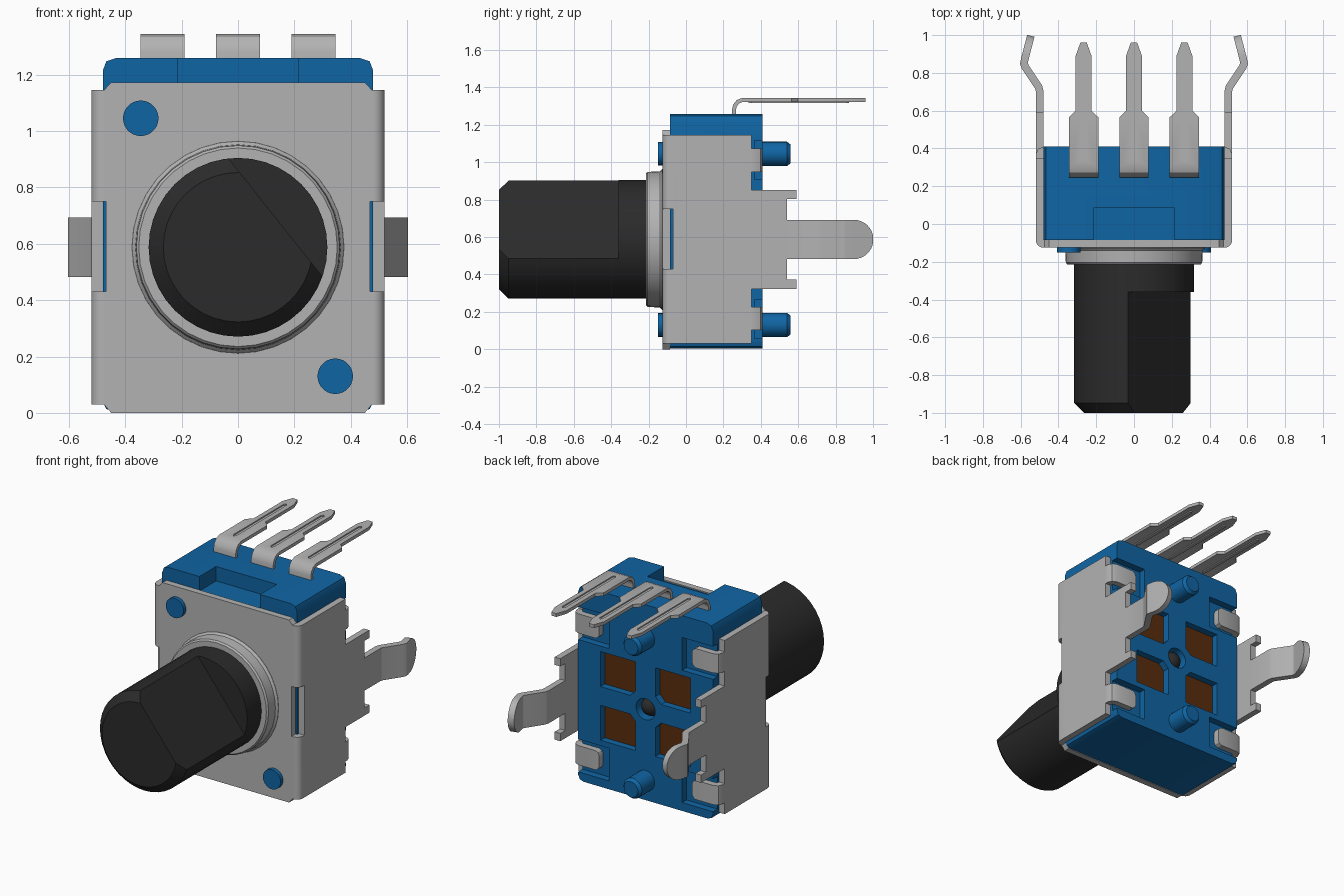
import bpy, bmesh, math
from mathutils import Vector

cube = bpy.data.objects.get("Cube")
if cube:
    bpy.data.objects.remove(cube, do_unlink=True)

CZ = 0.5875   # height of the shaft axis
parts = []


def material(name, rgb, rough=0.5):
    m = bpy.data.materials.new(name)
    m.use_nodes = True
    m.diffuse_color = (*rgb, 1)
    b = m.node_tree.nodes["Principled BSDF"]
    b.inputs["Base Color"].default_value = (*rgb, 1)
    b.inputs["Roughness"].default_value = rough
    return m


BLUE = material("blue plastic", (0.005, 0.13, 0.37))
GREY = material("grey metal", (0.45, 0.45, 0.45))
BLACK = material("black plastic", (0.024, 0.024, 0.024))
BROWN = material("brown board", (0.10, 0.027, 0.004))


def finish(name, bm, mat):
    bmesh.ops.recalc_face_normals(bm, faces=bm.faces)
    me = bpy.data.meshes.new(name)
    bm.to_mesh(me)
    bm.free()
    ob = bpy.data.objects.new(name, me)
    bpy.context.collection.objects.link(ob)
    if mat:
        me.materials.append(mat)
        parts.append(ob)
    return ob


def prism(name, pts, axis, lo, hi, mat=None):
    """Extrude a flat outline along an axis; outline is in the other two axes."""
    def place(p, h):
        v = list(p)
        v.insert("xyz".index(axis), h)
        return v
    bm = bmesh.new()
    a = [bm.verts.new(place(p, lo)) for p in pts]
    b = [bm.verts.new(place(p, hi)) for p in pts]
    bm.faces.new(a)
    bm.faces.new(b)
    for i in range(len(pts)):
        j = (i + 1) % len(pts)
        bm.faces.new((a[i], a[j], b[j], b[i]))
    return finish(name, bm, mat)


def box(name, x, y, z, mat=None):
    return prism(name, [(x[0], y[0]), (x[1], y[0]), (x[1], y[1]), (x[0], y[1])],
                 "z", z[0], z[1], mat)


def lathe(name, rings, x, z, mat=None, segs=32):
    """Closed turned solid about a line along y; rings are (y, radius)."""
    bm = bmesh.new()
    loops = []
    for y, r in rings:
        loops.append([bm.verts.new((x + r * math.cos(2 * math.pi * i / segs), y,
                                    z + r * math.sin(2 * math.pi * i / segs)))
                      for i in range(segs)])
    for a, b in zip(loops, loops[1:]):
        for i in range(segs):
            j = (i + 1) % segs
            bm.faces.new((a[i], a[j], b[j], b[i]))
    bm.faces.new(loops[0])
    bm.faces.new(loops[-1])
    return finish(name, bm, mat)


def apply_modifier(ob, mod):
    bpy.context.view_layer.objects.active = ob
    bpy.ops.object.modifier_apply(modifier=mod.name)


def ribbon(name, stations, place, thick, mat):
    """Bent sheet: stations are (a, b, half width), place maps (a, b, w) to space."""
    bm = bmesh.new()
    rows = [[bm.verts.new(place(a, b, w)) for w in (-h, h)] for a, b, h in stations]
    for p, q in zip(rows, rows[1:]):
        bm.faces.new((p[0], p[1], q[1], q[0]))
    ob = finish(name, bm, mat)
    mod = ob.modifiers.new("thickness", "SOLIDIFY")
    mod.thickness = thick
    mod.offset = 0
    mod.use_even_offset = True
    apply_modifier(ob, mod)
    return ob


def cut(ob, *cutters):
    for c in cutters:
        c.hide_render = True
        mod = ob.modifiers.new("cut", "BOOLEAN")
        mod.operation = "DIFFERENCE"
        mod.solver = "EXACT"
        mod.object = c
        apply_modifier(ob, mod)
        bpy.data.objects.remove(c, do_unlink=True)


# Housing block with rounded corners, extruded front to back
right = [(0.44, 0.004), (0.468, 0.014), (0.479, 0.04),
         (0.479, 1.215), (0.467, 1.247), (0.435, 1.258)]
outline = right + [(-x, z) for x, z in reversed(right)]
housing = prism("housing", outline, "y", -0.085, 0.41, BLUE)
cut(housing, box("notch_cutter", (-0.215, 0.215), (-0.2, 0.085), (1.165, 1.4)),
    lathe("hub_cutter", [(0.34, 0.068), (0.5, 0.068)], 0, CZ))
for sx in (1, -1):
    for sz in (1, -1):
        # Back windows with a brown floor, and recesses for the folded clips
        win = [(0.11, 0.06), (0.32, 0.06), (0.32, 0.285), (0.07, 0.285), (0.07, 0.10)]
        pts = [(sx * x, CZ + sz * z) for x, z in win]
        xs = sorted((sx * 0.26, sx * 0.6))
        zs = sorted((CZ + sz * 0.32, CZ + sz * 0.53))
        cut(housing, prism("window_cutter", pts, "y", 0.36, 0.5),
            box("recess_cutter", xs, (0.365, 0.5), zs))
        prism("window_floor", pts, "y", 0.358, 0.366, BROWN)

# Locating pegs, front and back
for x, z in ((-0.345, 1.045), (0.345, 0.13)):
    lathe("front_peg", [(-0.08, 0.063), (-0.15, 0.063)], x, z, BLUE, 28)
for z in (1.045, 0.13):
    lathe("rear_peg", [(0.35, 0.065), (0.54, 0.065), (0.56, 0.05)], 0, z, BLUE, 28)

# Front plate
right = [(0.45, 0.0), (0.475, 0.03), (0.475, 1.145), (0.45, 1.172)]
plate = prism("front_plate", right + [(-x, z) for x, z in reversed(right)],
              "y", -0.125, -0.085, GREY)

for s in (1, -1):
    def slot():
        return box("slot_cutter", sorted((s * 0.469, s * 0.56)), (-0.2, -0.07), (0.43, 0.75))
    cut(plate, slot())

    # Rounded bend joining the front plate to the side wall
    arc = [(0.48 + 0.04 * math.sin(a), -0.085 - 0.04 * math.cos(a))
           for a in (i * math.pi / 12 for i in range(7))]
    bend = [(0.475, -0.085), (0.475, -0.125)] + arc + [(0.52, -0.03), (0.48, -0.03), (0.48, -0.085)]
    corner = prism("corner_bend", [(s * x, y) for x, y in bend], "z", 0.03, 1.145, GREY)
    cut(corner, slot())

    # Side wall with its prongs
    half = [(-0.03, 0.5575), (0.35, 0.5575), (0.35, 0.265), (0.59, 0.265),
            (0.59, 0.215), (0.54, 0.215)]
    wall = [(y, CZ + z) for y, z in half] + [(y, CZ - z) for y, z in reversed(half)]
    prism("side_wall", wall, "x", *sorted((s * 0.48, s * 0.52)), GREY)

    # Bent mounting leg with a round end
    leg = [(0.5, 0.53, 0.105), (0.5, 0.705, 0.105), (0.505, 0.725, 0.105),
           (0.575, 0.83, 0.105), (0.583, 0.85, 0.105), (0.579, 0.87, 0.105)]
    for i in range(9):
        a = math.radians(i * 10.3)
        y = 0.892 + 0.105 * math.sin(a)
        leg.append((0.579 - 0.26 * (y - 0.87), y, 0.105 * math.cos(a)))
    ribbon("mounting_leg", leg, lambda a, b, w: (s * a, b, CZ + w), 0.04, GREY)

    # Clips folded over the back
    for sz in (1, -1):
        clip = [(0.5, 0.34, 0.062), (0.5, 0.365, 0.062), (0.493, 0.382, 0.062),
                (0.475, 0.39, 0.062), (0.355, 0.39, 0.062), (0.338, 0.39, 0.052),
                (0.33, 0.39, 0.035)]
        ribbon("back_clip", clip, lambda a, b, w: (s * a, b, CZ + sz * 0.423 + w), 0.04, GREY)

# Collar around the shaft
lathe("collar", [(-0.11, 0.378), (-0.127, 0.376), (-0.14, 0.364), (-0.205, 0.361),
                 (-0.215, 0.352), (-0.215, 0.25)], 0, CZ, GREY, 36)

# Shaft with chamfered tip and an angled flat
shaft = lathe("shaft", [(-0.15, 0.317), (-0.948, 0.317), (-1.0, 0.265)], 0, CZ, BLACK, 40)
ang = math.radians(38.5)
n = Vector((math.cos(ang), math.sin(ang)))
t = Vector((-n.y, n.x))
c = Vector((0, CZ))
flat = [c + n * d + t * w for d, w in ((0.17, -0.6), (0.7, -0.6), (0.7, 0.6), (0.17, 0.6))]
cut(shaft, prism("flat_cutter", flat, "y", -1.2, -0.36))

# Rounded rear end of the shaft
lathe("shaft_rear_end", [(0.34, 0.06)] + [(0.35 + 0.06 * math.sin(a), 0.06 * math.cos(a))
      for a in (math.radians(i * 14) for i in range(7))], 0, CZ, BLACK, 24)

# Three bent terminals, each with a pressed groove
for x in (-0.267, 0, 0.267):
    term = [(0.256, 1.2, 0.078), (0.256, 1.28, 0.078), (0.262, 1.304, 0.078),
            (0.278, 1.324, 0.078), (0.305, 1.334, 0.078), (0.565, 1.334, 0.078),
            (0.6, 1.334, 0.042), (0.89, 1.334, 0.042), (0.96, 1.334, 0.017)]
    pin = ribbon("terminal", term, lambda a, b, w: (x + w, a, b), 0.021, GREY)
    groove = [(x - 0.011, 0.35), (x, 0.335), (x + 0.011, 0.35),
              (x + 0.011, 0.86), (x, 0.872), (x - 0.011, 0.86)]
    cut(pin, prism("groove_cutter", groove, "z", 1.337, 1.4))
    prism("terminal_rib", groove, "z", 1.317, 1.326, GREY)

# Smooth the curved surfaces and keep edges sharp
bpy.ops.object.select_all(action="DESELECT")
for ob in parts:
    ob.select_set(True)
bpy.context.view_layer.objects.active = housing
bpy.ops.object.shade_smooth_by_angle(angle=math.radians(30))
